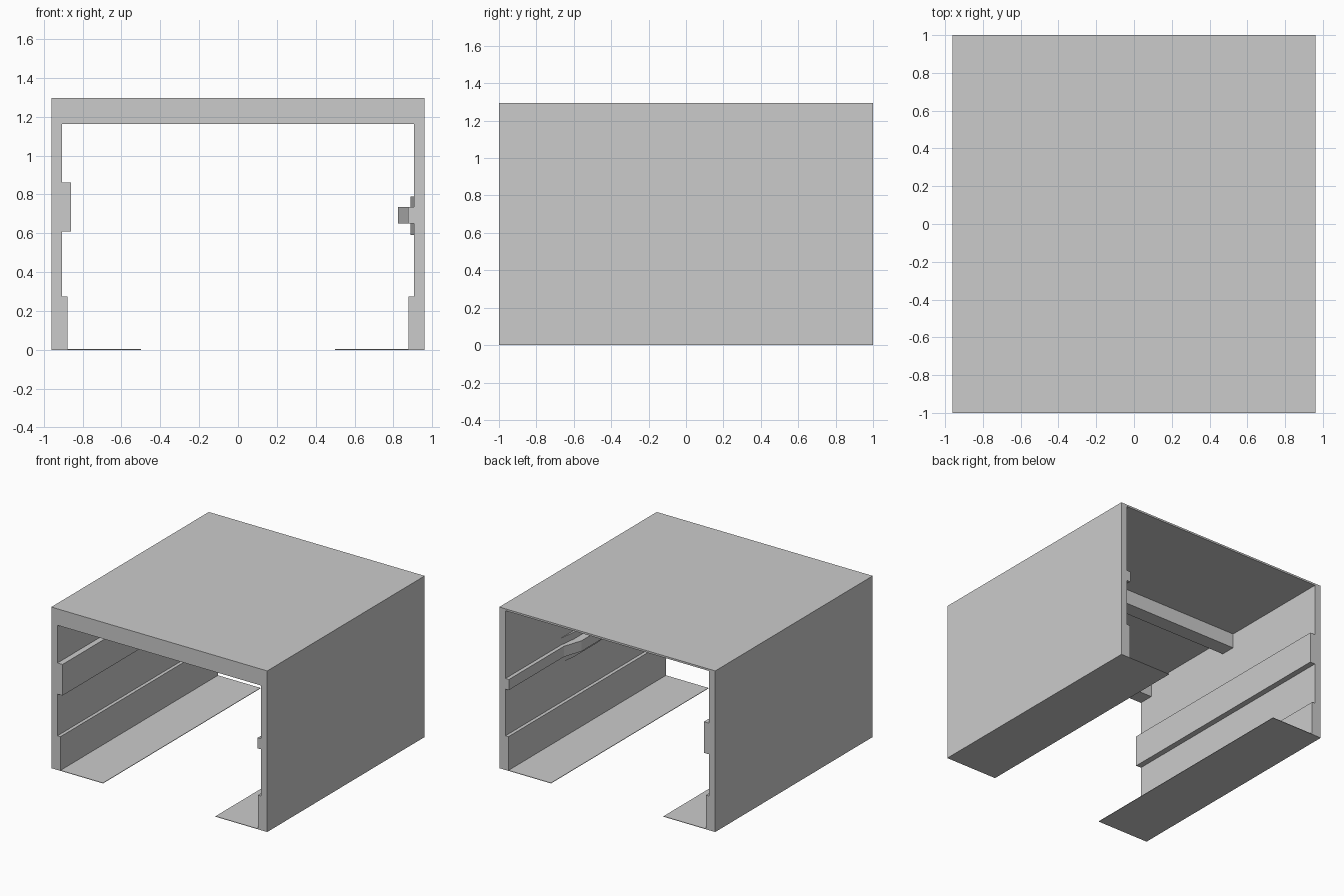
import bpy, bmesh
from mathutils import Vector

if "Cube" in bpy.data.objects:
    bpy.data.objects.remove(bpy.data.objects["Cube"])


def extrude(name, pts, to3d, offset):
    """Prism from a 2D outline, pushed along offset."""
    bm = bmesh.new()
    face = bm.faces.new([bm.verts.new(to3d(*p)) for p in pts])
    new = bmesh.ops.extrude_face_region(bm, geom=[face])["geom"]
    bmesh.ops.translate(bm, vec=Vector(offset),
                        verts=[v for v in new if isinstance(v, bmesh.types.BMVert)])
    bmesh.ops.recalc_face_normals(bm, faces=bm.faces)
    me = bpy.data.meshes.new(name)
    bm.to_mesh(me)
    bm.free()
    ob = bpy.data.objects.new(name, me)
    bpy.context.collection.objects.link(ob)
    return ob


W, H, WALL, CEIL = 0.96, 1.295, 0.905, 1.28
FLOOR, SKIRT = 0.004, 0.878

# Shell: outer walls, roof, skirting, left wall band and thin floor strips
shell = [
    (-0.5, 0), (-W, 0), (-W, H), (W, H), (W, 0), (0.5, 0),
    (0.5, FLOOR), (SKIRT, FLOOR), (SKIRT, 0.275), (WALL, 0.275), (WALL, CEIL),
    (-WALL, CEIL), (-WALL, 0.86), (-0.86, 0.86), (-0.86, 0.61), (-WALL, 0.61),
    (-WALL, 0.275), (-SKIRT, 0.275), (-SKIRT, FLOOR), (-0.5, FLOOR),
]
extrude("room_shell", shell, lambda x, z: (x, -1, z), (0, 2, 0))

# Ceiling beams: one at the front edge, one across the middle
for name, y in (("front_beam", -1.0), ("middle_beam", -0.06)):
    outline = [(-WALL, 1.163), (WALL, 1.163), (WALL, CEIL), (-WALL, CEIL)]
    extrude(name, outline, lambda x, z, y=y: (x, y, z), (0, 0.12, 0))

# Right wall rail: bulges inward around the middle
rail = [(WALL, -1), (0.875, -1), (0.875, -0.3), (0.825, -0.15),
        (0.825, 0.15), (0.875, 0.3), (0.875, 1), (WALL, 1)]
extrude("right_rail", rail, lambda x, y: (x, y, 0.65), (0, 0, 0.085))

# Raised wall pads above and below the bulge, with sloped ends
pad = [(WALL, -0.3), (0.887, -0.15), (0.887, 0.15), (WALL, 0.3)]
for name, z, h in (("upper_pad", 0.735, 0.055), ("lower_pad", 0.592, 0.058)):
    extrude(name, pad, lambda x, y, z=z: (x, y, z), (0, 0, h))
